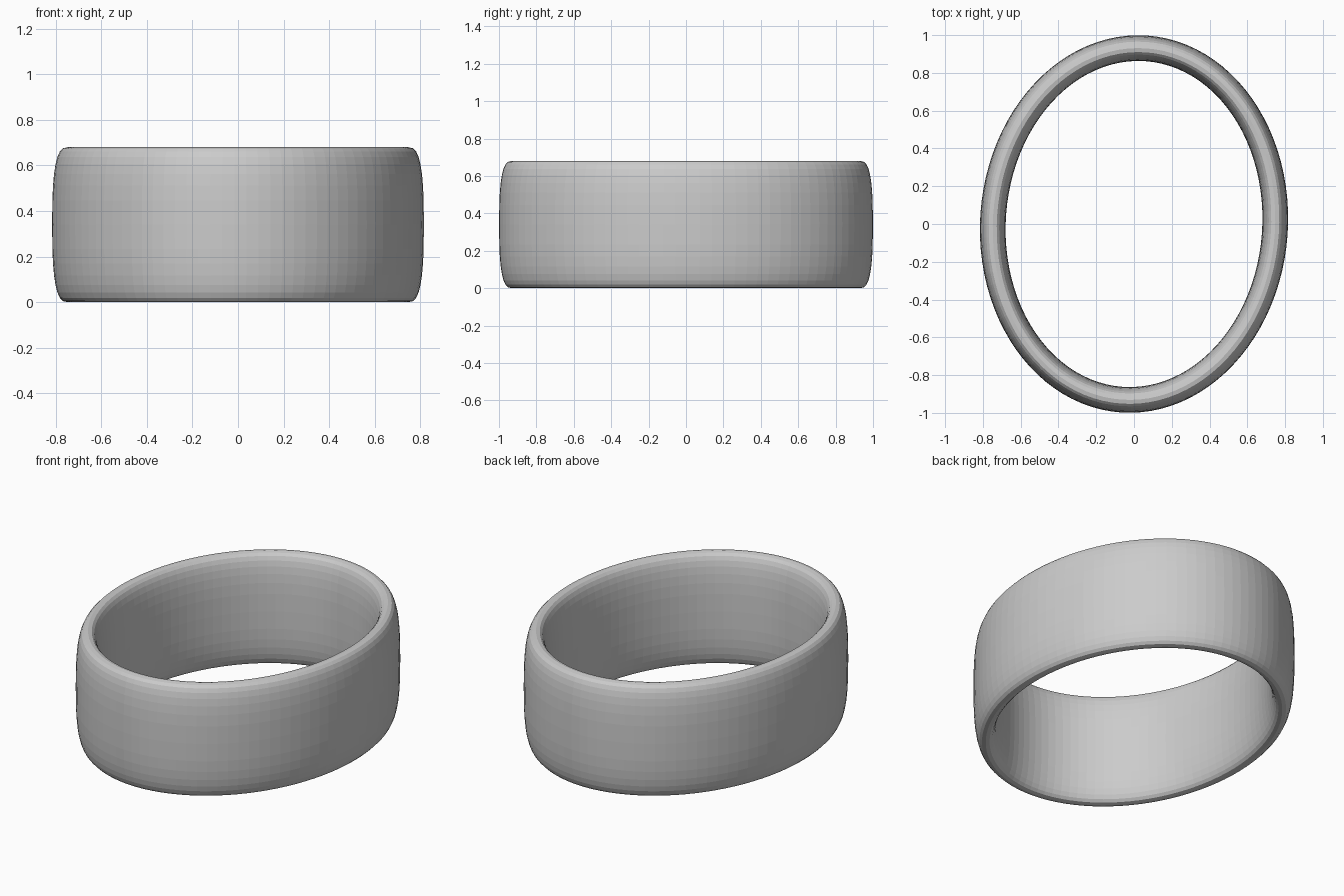
import bpy, bmesh, math

cube = bpy.data.objects.get("Cube")
if cube:
    bpy.data.objects.remove(cube, do_unlink=True)

SEGMENTS, SIDES = 96, 32
MID_X, MID_Y = 0.747, 0.932        # centreline radii
HALF_THICK, HALF_HEIGHT = 0.068, 0.34
POWER = 2.8                        # roundness of the band section
TURN = math.radians(-4)            # slight turn of the oval


def soft(v):
    return math.copysign(abs(v) ** (2 / POWER), v)


# Grey material
grey = bpy.data.materials.new("grey")
grey.use_nodes = True
color = (0.6, 0.6, 0.6, 1)
grey.diffuse_color = color
grey.node_tree.nodes["Principled BSDF"].inputs["Base Color"].default_value = color

# Oval band: sweep the rounded section around the ellipse
bm = bmesh.new()
rings = []
for i in range(SEGMENTS):
    a = 2 * math.pi * i / SEGMENTS
    ring = []
    for j in range(SIDES):
        b = 2 * math.pi * j / SIDES
        out = HALF_THICK * soft(math.cos(b))
        z = HALF_HEIGHT * (1 + soft(math.sin(b)))
        x, y = (MID_X + out) * math.cos(a), (MID_Y + out) * math.sin(a)
        ring.append(bm.verts.new((x * math.cos(TURN) - y * math.sin(TURN),
                                  x * math.sin(TURN) + y * math.cos(TURN), z)))
    rings.append(ring)
for i in range(SEGMENTS):
    r, s = rings[i], rings[(i + 1) % SEGMENTS]
    for j in range(SIDES):
        k = (j + 1) % SIDES
        bm.faces.new((r[j], s[j], s[k], r[k]))
bmesh.ops.recalc_face_normals(bm, faces=bm.faces)
mesh = bpy.data.meshes.new("oval_band")
bm.to_mesh(mesh)
bm.free()
mesh.materials.append(grey)
band = bpy.data.objects.new("oval_band", mesh)
bpy.context.collection.objects.link(band)
